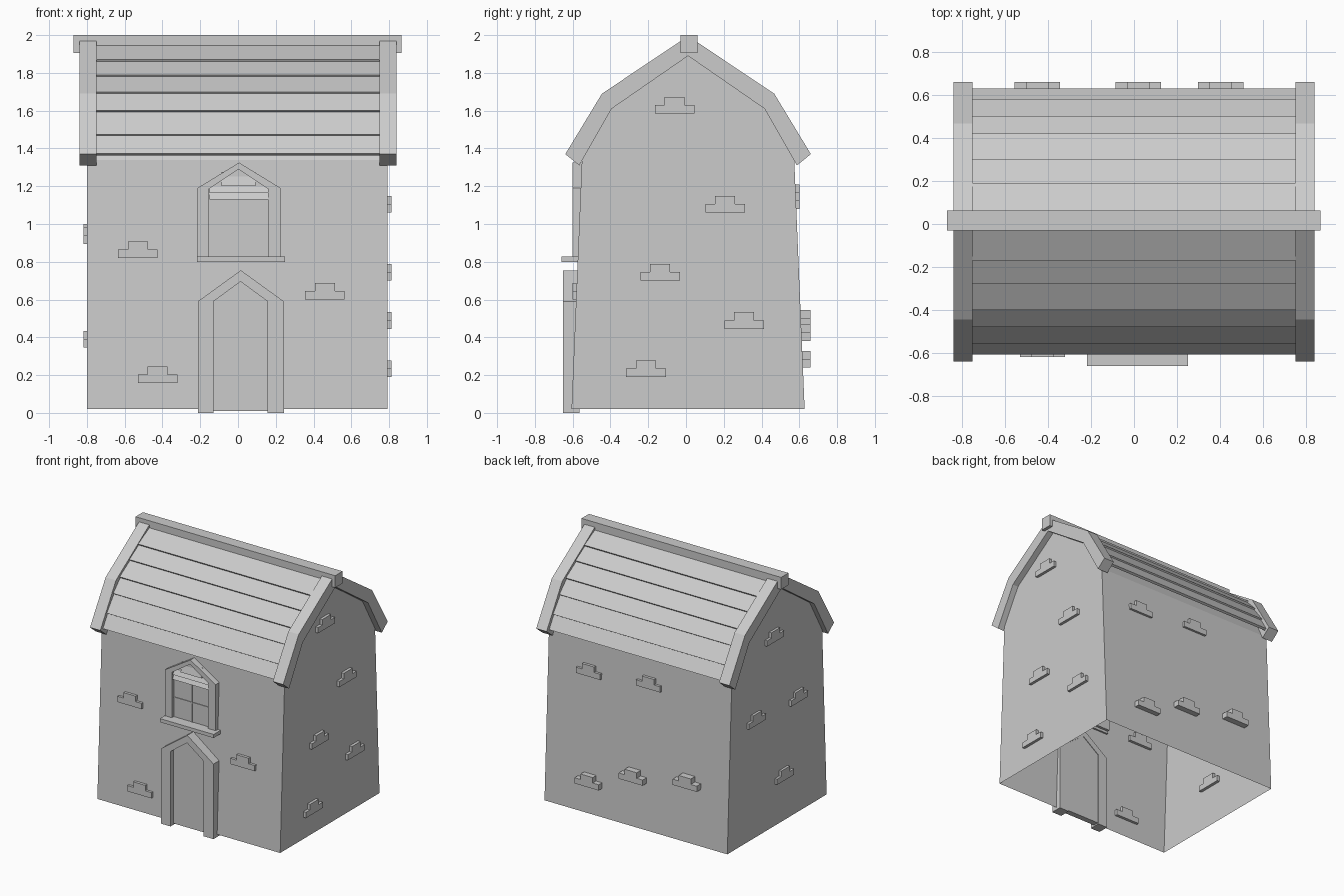
import bpy, bmesh
from mathutils import Vector

cube = bpy.data.objects.get("Cube")
if cube:
    bpy.data.objects.remove(cube, do_unlink=True)

grey = bpy.data.materials.new("stone_grey")
grey.use_nodes = True
COLOUR = (0.6, 0.6, 0.6, 1)
grey.diffuse_color = COLOUR
grey.node_tree.nodes["Principled BSDF"].inputs["Base Color"].default_value = COLOUR

CX, CY = -0.004, 0.011   # middle of the house


def prism(name, outline, axis, start, end, open_base=False):
    """Extrude a 2D outline (horizontal, z) along x or y."""
    bm = bmesh.new()

    def place(p, t):
        return bm.verts.new((t, p[0], p[1]) if axis == "x" else (p[0], t, p[1]))
    a = [place(p, start) for p in outline]
    b = [place(p, end) for p in outline]
    bm.faces.new(a)
    bm.faces.new(b)
    for i in range(len(a)):
        j = (i + 1) % len(a)
        bm.faces.new((a[i], a[j], b[j], b[i]))
    bmesh.ops.recalc_face_normals(bm, faces=bm.faces)
    if open_base:
        base = [f for f in bm.faces if f.normal.z < -0.9]
        bmesh.ops.delete(bm, geom=base, context="FACES_ONLY")
    mesh = bpy.data.meshes.new(name)
    bm.to_mesh(mesh)
    bm.free()
    mesh.materials.append(grey)
    obj = bpy.data.objects.new(name, mesh)
    bpy.context.collection.objects.link(obj)
    return obj


def box(name, x0, x1, y0, y1, z0, z1):
    return prism(name, [(x0, z0), (x1, z0), (x1, z1), (x0, z1)], "y", y0, y1)


def mirrored(half):
    """Complete a left-to-ridge half outline about the ridge line."""
    return [(CY - y, z) for y, z in half] + [(CY + y, z) for y, z in half[-2::-1]]


def arch(x0, x1, base, spring, apex):
    return [(x0, base), (x0, spring), ((x0 + x1) / 2, apex), (x1, spring), (x1, base)]


# Tapered walls with gambrel gables, open underneath
prism("walls", mirrored([(0.617, 0.02), (0.562, 1.34), (0.42, 1.64), (0, 1.92)]),
      "x", CX - 0.795, CX + 0.795, open_base=True)

# Gable trim boards
outer = mirrored([(0.65, 1.37), (0.456, 1.69), (0, 1.995)])
inner = mirrored([(0.576, 1.31), (0.405, 1.61), (0, 1.89)])
for name, x0 in (("right_gable_trim", -0.84), ("left_gable_trim", 0.75)):
    prism(name, outer + inner[::-1], "x", x0, x0 + 0.09)

# Overlapping roof planks on both slopes
steps = [(0, 1.98), (0.18, 1.87), (0.29, 1.79), (0.41, 1.70),
         (0.49, 1.60), (0.57, 1.475), (0.618, 1.372)]
for label, side in (("front", -1), ("back", 1)):
    for i in range(len(steps) - 1):
        p, q = Vector(steps[i]), Vector(steps[i + 1])
        d = (q - p).normalized()
        n = Vector((-d.y, d.x))
        shape = [p - n * 0.012, q, q - n * 0.02, p - n * 0.03]
        prism(f"{label}_roof_plank_{i + 1}", [(CY + side * v.x, v.y) for v in shape],
              "x", -0.76, 0.76)

# Ridge beam
box("ridge_beam", -0.87, 0.866, -0.03, 0.062, 1.905, 2.0)

# Door with pointed frame
prism("door_frame", arch(-0.213, 0.243, 0, 0.59, 0.755)
      + arch(-0.13, 0.157, 0, 0.59, 0.695)[::-1], "y", -0.652, -0.565)
prism("door_panel", arch(-0.14, 0.167, 0.01, 0.59, 0.7), "y", -0.615, -0.57)

# Window with frame, sill, pane, bars and slatted blind
prism("window_frame", arch(-0.215, 0.226, 0.82, 1.19, 1.325)
      + arch(-0.155, 0.16, 0.82, 1.185, 1.29)[::-1], "y", -0.6, -0.54)
box("window_sill", -0.218, 0.25, -0.66, -0.56, 0.8, 0.828)
prism("window_pane", arch(-0.16, 0.165, 0.82, 1.185, 1.29), "y", -0.575, -0.54)
box("window_upright_bar", -0.002, 0.008, -0.58, -0.57, 0.82, 1.15)
box("window_cross_bar", -0.155, 0.16, -0.58, -0.57, 0.975, 0.985)
for i, (z0, z1, half) in enumerate([(1.13, 1.168, 0.155), (1.165, 1.205, 0.155), (1.2, 1.275, 0.09)]):
    front = -0.597 + i * 0.004
    prism(f"blind_slat_{i + 1}", [(front, z0), (front + 0.02, z1), (-0.57, z1), (-0.57, z0)],
          "x", 0.003 - half, 0.003 + half)


# Raised brick clusters: (centre along the wall, bottom height)
def bricks(label, axis, spots, start, end):
    for i, (c, z) in enumerate(spots):
        half = [(0.105, 0), (0.105, 0.045), (0.053, 0.045), (0.053, 0.088)]
        outline = [(c - h, z + v) for h, v in half] + [(c + h, z + v) for h, v in half[::-1]]
        prism(f"{label}_bricks_{i + 1}", outline, axis, start(z), end(z))


def wall_y(z):
    return 0.617 - (z + 0.025) * 0.0417


bricks("front", "y", [(-0.53, 0.82), (0.46, 0.6), (-0.425, 0.157)],
       lambda z: CY - wall_y(z) - 0.02, lambda z: CY - wall_y(z) + 0.02)
bricks("upper_back", "y", [(0.43, 1.08), (-0.09, 1.12)],
       lambda z: CY + wall_y(z) - 0.02, lambda z: CY + wall_y(z) + 0.02)
bricks("lower_back", "y", [(0.403, 0.24), (0.02, 0.38), (-0.45, 0.457)],
       lambda z: 0.6, lambda z: 0.659)
bricks("left", "x", [(-0.06, 1.585), (0.207, 1.06), (-0.137, 0.7), (0.308, 0.445), (-0.212, 0.19)],
       lambda z: 0.77, lambda z: 0.813)
bricks("right", "x", [(0.055, 1.48), (-0.245, 0.893), (0.28, 0.912), (-0.07, 0.345)],
       lambda z: -0.818, lambda z: -0.775)
